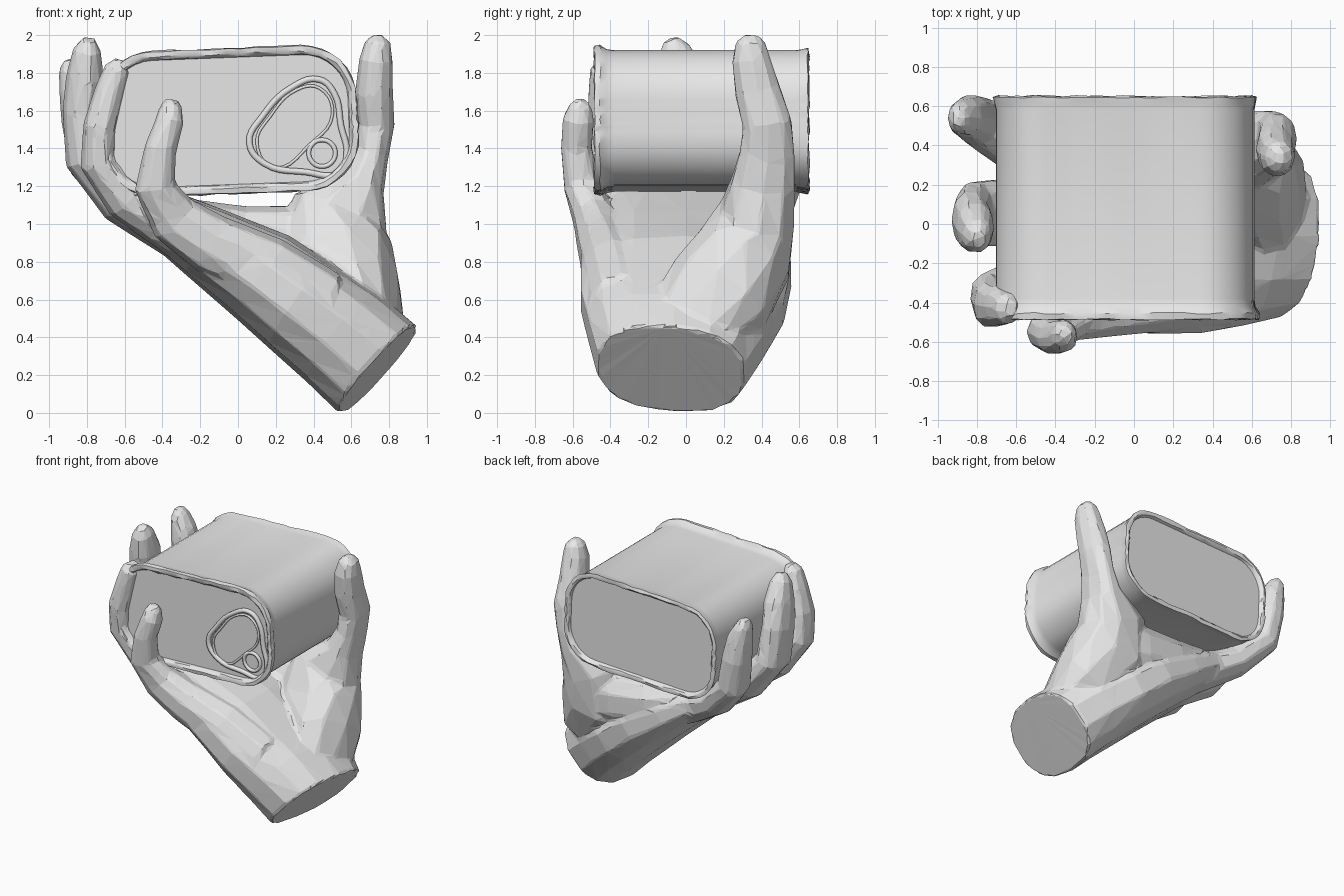
import bpy, bmesh, math, random
from mathutils import Vector

random.seed(4)
if "Cube" in bpy.data.objects:
    bpy.data.objects.remove(bpy.data.objects["Cube"], do_unlink=True)

grey = bpy.data.materials.new("plain grey")
grey.use_nodes = True
grey.diffuse_color = (0.8, 0.8, 0.8, 1)
grey.node_tree.nodes["Principled BSDF"].inputs["Base Color"].default_value = (0.8, 0.8, 0.8, 1)


def add_object(name, data):
    ob = bpy.data.objects.new(name, data)
    bpy.context.collection.objects.link(ob)
    data.materials.append(grey)
    return ob


def mesh_object(name, bm):
    bmesh.ops.recalc_face_normals(bm, faces=bm.faces)
    me = bpy.data.meshes.new(name)
    bm.to_mesh(me)
    bm.free()
    return add_object(name, me)


def bridge(bm, rings):
    """Skin a list of vertex rings and close both ends."""
    n = len(rings[0])
    for a, b in zip(rings, rings[1:]):
        for i in range(n):
            j = (i + 1) % n
            bm.faces.new((a[i], a[j], b[j], b[i]))
    bm.faces.new(rings[0][::-1])
    bm.faces.new(rings[-1])


def limb(bm, sections, sides=10, power=0.9):
    """Loft ovals along a path: x, y, z, half thickness, half width along y."""
    pts = [Vector(s[:3]) for s in sections]
    rings = []
    for i, s in enumerate(sections):
        t = (pts[min(i + 1, len(pts) - 1)] - pts[max(i - 1, 0)]).normalized()
        u = Vector((0, 1, 0))
        u = (u - t * t.dot(u)).normalized()
        v = t.cross(u)
        ring = []
        for k in range(sides):
            c, d = (f(math.tau * k / sides) for f in (math.cos, math.sin))
            c = math.copysign(abs(c) ** power, c)
            d = math.copysign(abs(d) ** power, d)
            ring.append(bm.verts.new(pts[i] + v * c * s[3] + u * d * s[4]))
        rings.append(ring)
    bridge(bm, rings)


# Hand: wrist and palm, thumb and four fingers fused into one faceted skin
bm = bmesh.new()
limb(bm, [(.74, -.08, .23, .31, .40), (.55, -.05, .40, .30, .48),
          (.34, -.02, .56, .28, .55), (.13, 0, .72, .26, .57),
          (-.17, .0, .90, .20, .56), (-.50, .04, 1.10, .13, .48),
          (-.62, .05, 1.2, .07, .36)], 14, .85)
# thumb with its broad base
limb(bm, [(.74, .0, .46, .13, .24), (.63, .17, .62, .25, .30),
          (.50, .31, .84, .32, .27), (.54, .38, 1.05, .27, .205),
          (.66, .41, 1.22, .125, .175), (.71, .43, 1.38, .09, .15),
          (.73, .43, 1.53, .10, .135), (.72, .38, 1.70, .10, .125),
          (.73, .345, 1.87, .09, .105), (.74, .34, 1.96, .07, .08),
          (.74, .34, 2.0, .03, .04)])
# web between thumb and back finger
limb(bm, [(.60, .34, .85, .23, .20), (.30, .37, .87, .23, .19),
          (.0, .36, .92, .18, .19), (-.30, .32, 1.01, .13, .18)])
# front finger, curled over the can's face
limb(bm, [(.45, -.33, .58, .18, .18), (.15, -.38, .76, .18, .17),
          (-.15, -.44, .90, .16, .14),
          (-.34, -.49, 1.03, .14, .11), (-.44, -.55, 1.2, .11, .10),
          (-.41, -.58, 1.4, .085, .085), (-.36, -.57, 1.55, .075, .085),
          (-.355, -.56, 1.62, .06, .065), (-.35, -.56, 1.66, .03, .03)])
# second finger
limb(bm, [(-.30, -.25, .95, .14, .17), (-.60, -.33, 1.14, .12, .15),
          (-.74, -.38, 1.33, .10, .13), (-.73, -.41, 1.52, .09, .12),
          (-.68, -.42, 1.70, .08, .10), (-.64, -.43, 1.82, .07, .08),
          (-.62, -.43, 1.87, .03, .04)])
# third finger
limb(bm, [(-.30, .05, .95, .15, .19), (-.62, .06, 1.13, .13, .18),
          (-.81, .05, 1.35, .11, .17), (-.83, .02, 1.60, .10, .15),
          (-.81, -.02, 1.78, .10, .13), (-.80, -.06, 1.92, .075, .09),
          (-.79, -.08, 1.98, .035, .04)])
# back finger
limb(bm, [(-.30, .30, .95, .14, .19), (-.60, .42, 1.12, .12, .16),
          (-.79, .52, 1.32, .11, .13), (-.83, .54, 1.55, .105, .12),
          (-.86, .54, 1.72, .09, .10), (-.89, .54, 1.82, .06, .08),
          (-.90, .54, 1.87, .03, .04)])
hand = mesh_object("hand", bm)
fuse = hand.modifiers.new("fuse", 'REMESH')
fuse.mode = 'VOXEL'
fuse.voxel_size = 0.02
facets = hand.modifiers.new("facets", 'DECIMATE')
facets.ratio = 0.05


# Can: rounded oblong rings along y, with a raised lip and sunken face at each end
def can_ring(bm, y, grow, jitter):
    w, h, r = .655 + grow, .36 + grow, .26 + grow
    tilt = math.radians(2.2)
    outline = []
    for q, (sx, sz) in enumerate(((1, 1), (-1, 1), (-1, -1), (1, -1))):
        for k in range(9):
            a = math.pi / 2 * (q + k / 8)
            outline.append(Vector((sx * (w - r) + r * math.cos(a), 0,
                                   sz * (h - r) + r * math.sin(a))))
    ring = []
    for i, p in enumerate(outline):
        nxt = outline[(i + 1) % len(outline)]
        steps = 10 if i % 9 == 8 else 1
        for k in range(steps):
            c = p.lerp(nxt, k / steps)
            x = c.x * math.cos(tilt) - c.z * math.sin(tilt) - .045
            z = c.x * math.sin(tilt) + c.z * math.cos(tilt) + 1.545
            wob = [random.uniform(-jitter, jitter) for _ in range(3)]
            ring.append(bm.verts.new((x + wob[0], y + wob[1], z + wob[2])))
    return ring


bm = bmesh.new()
lip = .005
stations = [(-.45, -.024, 0), (-.475, -.018, lip), (-.487, -.004, lip),
            (-.485, .022, lip), (-.455, .026, lip), (-.42, .004, .003), (-.38, 0, 0),
            (.58, 0, 0), (.61, .006, .003), (.645, .012, lip), (.652, -.01, lip),
            (.645, -.024, lip), (.622, -.032, 0)]
bridge(bm, [can_ring(bm, *s) for s in stations])
can = mesh_object("can", bm)
bpy.context.view_layer.objects.active = can
can.select_set(True)
bpy.ops.object.shade_smooth_by_angle(angle=math.radians(35))
# the two end faces stay flat
for face in can.data.polygons:
    if len(face.vertices) > 4:
        face.use_smooth = False


# Raised outlines of the pull tab on the front face
def ridge(name, points, radius):
    cu = bpy.data.curves.new(name, 'CURVE')
    cu.dimensions = '3D'
    cu.bevel_depth = radius
    cu.bevel_resolution = 1
    cu.resolution_u = 5
    sp = cu.splines.new('BEZIER')
    sp.bezier_points.add(len(points) - 1)
    for bp, (x, z) in zip(sp.bezier_points, points):
        bp.co = (x, -.455, z)
        bp.handle_left_type = bp.handle_right_type = 'AUTO'
    sp.use_cyclic_u = True
    return add_object(name, cu)


ridge("tab_outline", [(.06, 1.43), (.13, 1.57), (.28, 1.72), (.43, 1.765), (.51, 1.69),
                      (.545, 1.52), (.575, 1.36), (.53, 1.27), (.36, 1.275), (.14, 1.32)], .019)
ridge("opening_outline", [(.10, 1.43), (.17, 1.57), (.31, 1.71), (.43, 1.72),
                          (.50, 1.58), (.38, 1.42), (.19, 1.30)], .009)
ridge("tab_hole", [(.445 + .07 * math.cos(a * math.pi / 4), 1.375 + .07 * math.sin(a * math.pi / 4))
                   for a in range(8)], .014)
